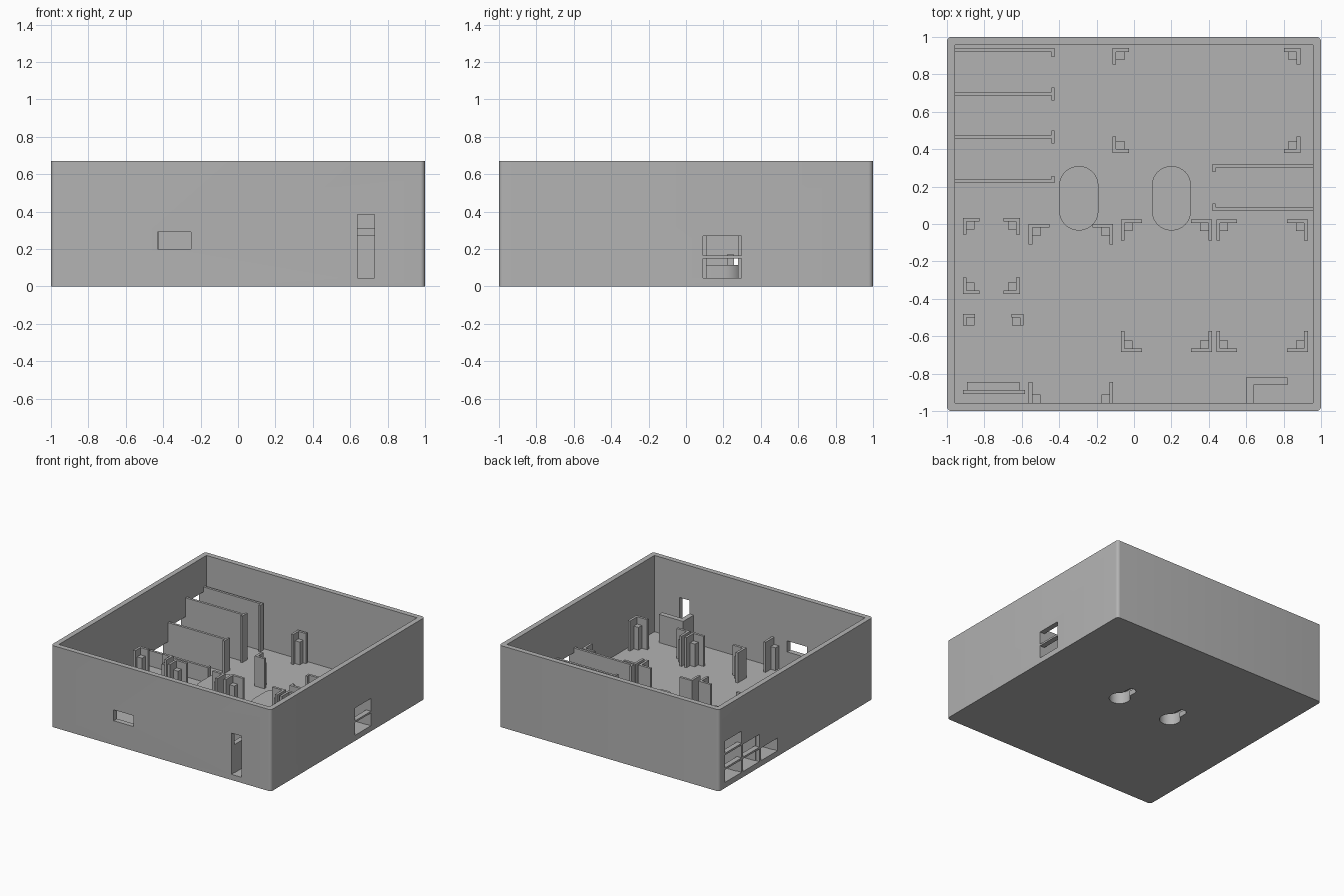
import bpy
import bmesh
from math import pi, sin, cos, asin

cube = bpy.data.objects.get("Cube")
if cube:
    bpy.data.objects.remove(cube, do_unlink=True)

# One matte grey for the whole print
grey = bpy.data.materials.new("plain grey")
grey.use_nodes = True
GREY = (0.45, 0.45, 0.45, 1)
grey.diffuse_color = GREY
grey.node_tree.nodes["Principled BSDF"].inputs["Base Color"].default_value = GREY

HEIGHT, WALL, FLOOR = 0.67, 0.043, 0.043
IN = 1 - WALL
BASE = FLOOR - 0.005        # fittings sink slightly into the floor


def rect(x0, x1, y0, y1):
    return [(x0, y0), (x1, y0), (x1, y1), (x0, y1)]


def arc(cx, cy, r, a0, a1, n):
    return [(cx + r * cos(a0 + (a1 - a0) * i / n), cy + r * sin(a0 + (a1 - a0) * i / n))
            for i in range(n + 1)]


def solid(name, parts):
    """Object made of upright prisms, each (outline, bottom, top)."""
    bm = bmesh.new()
    for outline, z0, z1 in parts:
        low = [bm.verts.new((x, y, z0)) for x, y in outline]
        high = [bm.verts.new((x, y, z1)) for x, y in outline]
        bm.faces.new(low[::-1])
        bm.faces.new(high)
        n = len(low)
        for i in range(n):
            j = (i + 1) % n
            bm.faces.new((low[i], low[j], high[j], high[i]))
    bmesh.ops.recalc_face_normals(bm, faces=bm.faces)
    mesh = bpy.data.meshes.new(name)
    bm.to_mesh(mesh)
    bm.free()
    mesh.materials.append(grey)
    obj = bpy.data.objects.new(name, mesh)
    bpy.context.collection.objects.link(obj)
    return obj


def cut(target, name, parts):
    cutter = solid(name, parts)
    cutter.hide_render = True
    cutter.hide_viewport = True
    cutter.display_type = 'WIRE'
    mod = target.modifiers.new(name, 'BOOLEAN')
    mod.operation = 'DIFFERENCE'
    mod.solver = 'EXACT'
    mod.object = cutter


def bake(obj):
    """Apply the cuts and drop their cutters."""
    cutters = [m.object for m in obj.modifiers]
    graph = bpy.context.evaluated_depsgraph_get()
    mesh = bpy.data.meshes.new_from_object(obj.evaluated_get(graph))
    obj.modifiers.clear()
    obj.data = mesh
    for c in cutters:
        bpy.data.objects.remove(c, do_unlink=True)


def smooth(obj):
    bpy.ops.object.select_all(action='DESELECT')
    obj.select_set(True)
    bpy.context.view_layer.objects.active = obj
    bpy.ops.object.shade_smooth_by_angle(angle=0.5)


def stadium(cx, y0, y1, r):
    return arc(cx, y0, r, pi, 2 * pi, 16) + arc(cx, y1, r, 0, pi, 16)


# Tray with rounded upright edges
R = 0.025
outer = []
for k, (sx, sy) in enumerate([(1, 1), (-1, 1), (-1, -1), (1, -1)]):
    outer += arc(sx * (1 - R), sy * (1 - R), R, k * pi / 2, (k + 1) * pi / 2, 6)
tray = solid("tray", [(outer, 0, HEIGHT)])
cut(tray, "tray_cavity", [(rect(-IN, IN, -IN, IN), FLOOR, 1)])

# Stacked ports in the side walls, and two openings in the front wall
TIERS = [(0.046, 0.15), (0.165, 0.27), (0.285, 0.385)]
BAYS = [(0.705, 0.92, 3), (0.475, 0.686, 2), (0.24, 0.456, 1)]
ports = [(rect(-1.1, -0.9, y0, y1), *tier)
         for y0, y1, count in BAYS for tier in TIERS[:count]]
ports += [(rect(0.9, 1.1, 0.09, 0.298), *tier) for tier in TIERS[:2]]
ports += [(rect(-0.43, -0.25, -1.1, -0.9), 0.2, 0.29),
          (rect(0.64, 0.73, -1.1, -0.9), 0.046, 0.385)]
cut(tray, "port_cutter", ports)

# Keyhole hangers through the floor, each under a hollow rounded cap
HOLE, SLOT, Y0, Y1 = 0.08, 0.036, 0.07, 0.205
a = asin(SLOT / HOLE)
for side, cx in (("right", -0.295), ("left", 0.2)):
    key = arc(cx, Y0, HOLE, pi / 2 + a, 5 * pi / 2 - a, 28) + arc(cx, Y1, SLOT, 0, pi, 12)
    cut(tray, side + "_keyhole_cutter", [(key, -0.1, FLOOR + 0.01)])
    cap = solid(side + "_keyhole_cap", [(stadium(cx, Y0, Y1, 0.105), BASE, 0.115)])
    cut(cap, side + "_cap_cutter", [(stadium(cx, Y0, Y1, HOLE), 0, 0.095)])
    bpy.context.view_layer.update()
    bake(cap)
    smooth(cap)
bpy.context.view_layer.update()
bake(tray)
smooth(tray)

# Divider walls with hooked ends: y range, hook y range, top
T = 0.02
DIVIDERS = [(0.92, 0.893, 0.94, 0.425), (0.686, 0.66, 0.73, 0.425),
            (0.456, 0.43, 0.5, 0.31), (0.22, 0.22, 0.257, 0.17)]
for i, (y, h0, h1, top) in enumerate(DIVIDERS):
    solid(f"right_divider_{i + 1}", [(rect(-IN - 0.01, -0.44, y, y + T), BASE, top),
                                     (rect(-0.44, -0.425, h0, h1), BASE, top)])
for i, (y, h0, h1) in enumerate([(0.3, 0.278, 0.32), (0.07, 0.07, 0.11)]):
    solid(f"left_divider_{i + 1}", [(rect(0.435, IN + 0.01, y, y + T), BASE, 0.31),
                                    (rect(0.42, 0.435, h0, h1), BASE, 0.31)])

# Corner brackets: an L wall around a lower support post
TOP, POST_TOP, POST = 0.29, 0.23, 0.043


def bracket(name, x, y, sx, sy, arm):
    ell = [(0, 0), (arm, 0), (arm, T), (T, T), (T, arm), (0, arm)]
    post = rect(T, T + POST, T, T + POST)
    place = lambda pts: [(x + sx * u, y + sy * v) for u, v in pts]
    solid(name, [(place(ell), BASE, TOP), (place(post), BASE, POST_TOP)])


# Each board bay: x range, y range, arm length, which ends have brackets
BOARDS = {
    "rear_board": (-0.115, 0.89, 0.38, 0.94, 0.088, "both"),
    "small_board": (-0.915, -0.61, -0.375, 0.033, 0.088, "both"),
    "plug_board": (-0.915, -0.59, 0, -0.48, 0.064, "back"),
    "front_board": (-0.563, -0.112, 0, 0, 0.11, "back"),
    "middle_board": (-0.07, 0.417, -0.685, 0.025, 0.112, "both"),
    "side_board": (0.44, 0.93, -0.685, 0.025, 0.112, "both"),
}
for name, (x0, x1, y0, y1, arm, ends) in BOARDS.items():
    for side, x, sx in (("right", x0, 1), ("left", x1, -1)):
        bracket(f"{name}_back_{side}_bracket", x, y1, sx, -1, arm)
        if ends == "both":
            bracket(f"{name}_front_{side}_bracket", x, y0, sx, 1, arm)

# Guides for the front board, standing against the front wall
for side, x, s in (("right", -0.563, 1), ("left", -0.112, -1)):
    xs = sorted((x, x + s * T))
    ps = sorted((x + s * T, x + s * (T + POST)))
    solid(f"front_board_{side}_guide", [(rect(*xs, -IN - 0.01, -0.845), BASE, TOP),
                                        (rect(*ps, -IN - 0.01, -0.912), BASE, POST_TOP)])

# Stop plate with a lower ledge behind it
solid("plug_stop", [(rect(-0.915, -0.582, -0.91, -0.888), BASE, TOP),
                    (rect(-0.892, -0.612, -0.888, -0.845), BASE, POST_TOP)])

# L wall behind the tall front opening
solid("switch_wall", [([(0.6, -IN - 0.01), (0.64, -IN - 0.01), (0.64, -0.862),
                        (0.82, -0.862), (0.82, -0.82), (0.6, -0.82)], BASE, 0.275)])
